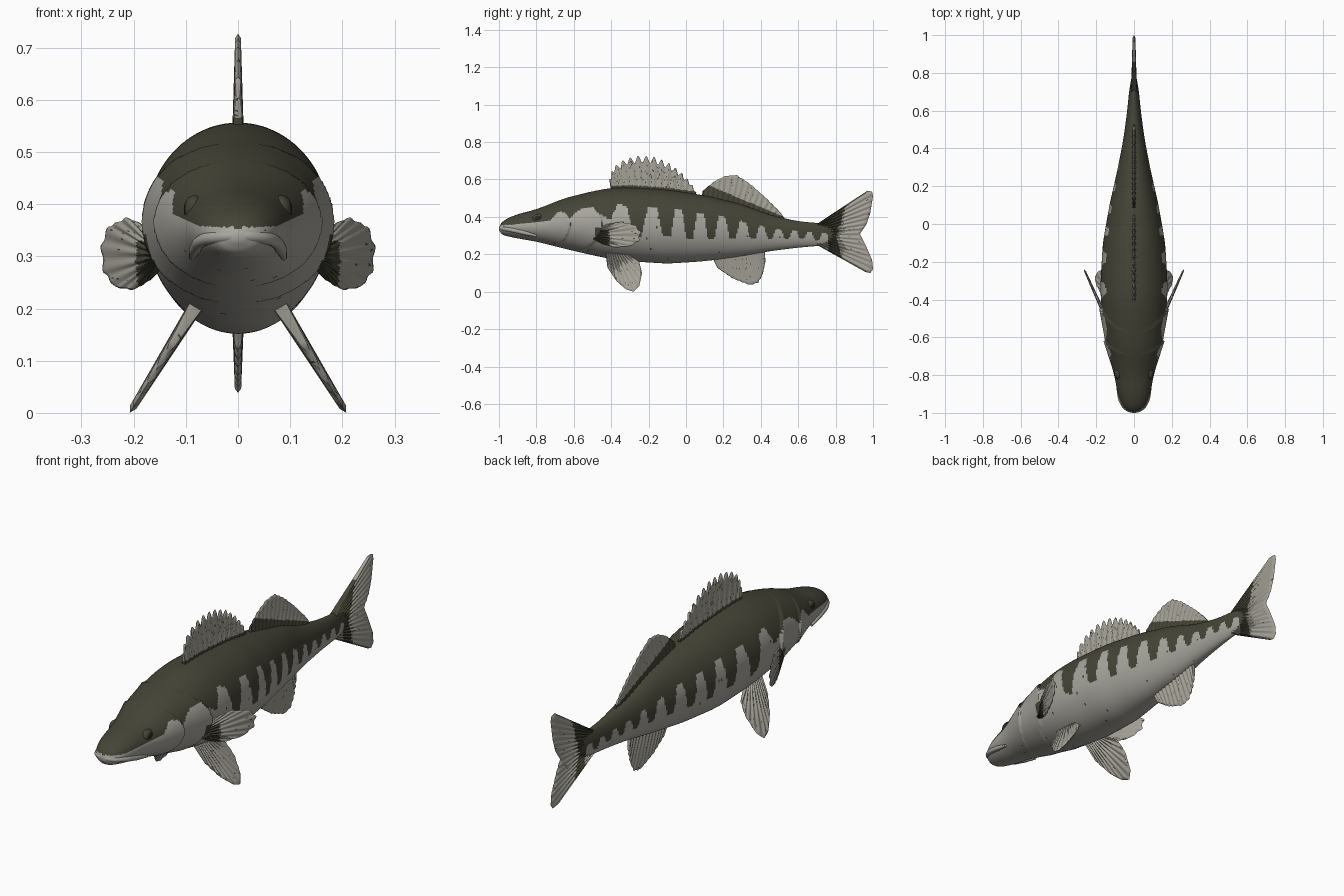
import bpy, bmesh, math, random
from mathutils import Vector

random.seed(4)
if "Cube" in bpy.data.objects:
    bpy.data.objects.remove(bpy.data.objects["Cube"], do_unlink=True)


def material(name, color):
    mat = bpy.data.materials.new(name)
    mat.use_nodes = True
    mat.diffuse_color = (*color, 1)
    mat.node_tree.nodes["Principled BSDF"].inputs["Base Color"].default_value = (*color, 1)
    return mat


OLIVE = material("dark olive", (.06, .058, .038))
PALE = material("pale grey", (.39, .38, .34))
FIN = material("fin grey", (.37, .355, .305))
BLACK = material("near black", (.02, .02, .016))


def lerp_table(table, t):
    """Linear lookup in rows of (position, value, ...); gives a list of values."""
    if t <= table[0][0]:
        return list(table[0][1:])
    for a, b in zip(table, table[1:]):
        if t <= b[0]:
            f = (t - a[0]) / (b[0] - a[0])
            return [p + (q - p) * f for p, q in zip(a[1:], b[1:])]
    return list(table[-1][1:])


def along(points, t):
    """Point at fraction t of a polyline's length."""
    pts = [Vector(p) for p in points]
    rows, total = [(0, *pts[0])], 0
    for a, b in zip(pts, pts[1:]):
        total += (b - a).length
        rows.append((total, *b))
    return Vector(lerp_table(rows, t * total))


def finish(bm, name, mats, rule):
    """Turn a bmesh into a smooth object coloured face by face."""
    bmesh.ops.remove_doubles(bm, verts=bm.verts, dist=1e-5)
    bmesh.ops.recalc_face_normals(bm, faces=bm.faces)
    for f in bm.faces:
        f.smooth = True
        f.material_index = rule(f.calc_center_median())
    mesh = bpy.data.meshes.new(name)
    for m in mats:
        mesh.materials.append(m)
    bm.to_mesh(mesh)
    bm.free()
    mesh.set_sharp_from_angle(angle=math.radians(50))
    obj = bpy.data.objects.new(name, mesh)
    bpy.context.collection.objects.link(obj)
    return obj


# Body: y, top, bottom, half width
BODY = [
    (-1, .345, .33, .01), (-.985, .372, .305, .045), (-.95, .396, .295, .07),
    (-.9, .415, .285, .086), (-.8, .44, .268, .104), (-.65, .5, .23, .148),
    (-.5, .537, .195, .17), (-.4, .555, .175, .176), (-.3, .557, .163, .177),
    (-.1, .545, .15, .165), (.1, .515, .163, .13), (.3, .467, .19, .085),
    (.45, .41, .217, .056), (.6, .376, .236, .036), (.72, .366, .246, .024),
    (.82, .36, .25, .004)]


def section(y):
    """Top, bottom and half width, smoothed along the body."""
    reach = min(.04, (y + 1) * .5)
    samples = [lerp_table(BODY, y + reach * k / 2) for k in range(-2, 3)]
    return [sum(values) / 5 for values in zip(*samples)]


def gill_swell(y, z):
    """Raised rear rims of the cheek plate and the gill cover."""
    swell = 0
    for rim, height, fade in ((-.45, .012, .07), (-.62, .009, .05)):
        gap = rim - 5 * (z - .36) ** 2 - y
        if gap > 0:
            swell += height * math.exp(-gap / fade)
    return swell


# Head colour border, then the flank bars
HEAD = [(-1, .355), (-.9, .36), (-.8, .37), (-.72, .385), (-.69, .425), (-.65, .425),
        (-.62, .39), (-.59, .425), (-.55, .45), (-.5, .455), (-.47, .42), (-.43, .40)]
BARS = [-.43, -.26, -.1, .02, .135, .25, .36, .45, .54, .62, .7, .78]
BAR_PHASE = [(y, i) for i, y in enumerate(BARS)]
LIGHT_TOP = [(-.43, .47), (-.1, .45), (.2, .40), (.45, .34), (.7, .315)]
BAR_END = [(-.43, .40), (-.26, .30), (.1, .28), (.35, .285), (.6, .285), (.76, .27)]


def border(y):
    """Height above which the colour is dark."""
    if y < BARS[0]:
        return lerp_table(HEAD, y)[0]
    if y > .76:
        return 0
    wave = math.cos(math.tau * lerp_table(BAR_PHASE, y)[0])
    blend = max(0, min(1, .5 + wave * .8))
    return lerp_table(LIGHT_TOP, y)[0] * (1 - blend) + lerp_table(BAR_END, y)[0] * blend


def body_color(c):
    if c.z > border(c.y) or random.random() < .0025:
        return 0
    armpit = abs(c.y + .45) < .035 and abs(c.z - .32) < .025
    return 0 if armpit else 1


RINGS, SIDES = 270, 96
bm = bmesh.new()
rings = []
for i in range(RINGS + 1):
    t = i / RINGS
    y = -1 + 1.82 * (t - .12 * math.sin(math.pi * t) * (1 - t))
    top, bottom, half = section(y)
    ring = []
    for k in range(SIDES):
        a = math.tau * k / SIDES
        x, up = math.cos(a), math.sin(a)
        z = (top + bottom) / 2 + up * (top - bottom) / 2
        grow = gill_swell(y, z) * abs(x)
        ring.append(bm.verts.new((x * (half + grow), y, z + up * grow * .3)))
    rings.append(ring)
for a, b in zip(rings, rings[1:]):
    for k in range(SIDES):
        n = (k + 1) % SIDES
        bm.faces.new((a[k], a[n], b[n], b[k]))
bm.faces.new(rings[0])
bm.faces.new(rings[-1])
finish(bm, "body", [OLIVE, PALE], body_color)


def fin(name, base, edge, rays, thick, place, normal, rule, notch=0):
    """Two-sided fin fanned from a base line to an edge line, with ray ridges."""
    cols, rows = rays * 8, 24
    bm = bmesh.new()
    for side in (-1, 1):
        grid = []
        for i in range(cols + 1):
            u = i / cols
            foot, tip = along(base, u), along(edge, u)
            ridge = math.cos(math.tau * rays * u)
            reach = 1 - notch * (.5 - .5 * ridge)
            line = []
            for j in range(rows + 1):
                v = j / rows
                p = foot.lerp(tip, v * reach)
                rim = i in (0, cols) or j == rows
                off = 0 if rim else thick * (1 - .55 * v) * (1 + .3 * ridge)
                line.append(bm.verts.new(Vector(place(*p)) + Vector(normal) * off * side))
            grid.append(line)
        for a, b in zip(grid, grid[1:]):
            for j in range(rows):
                bm.faces.new((a[j], b[j], b[j + 1], a[j + 1]))
    finish(bm, name, [OLIVE, FIN], rule)


def flecked(c):
    return 0 if random.random() < .012 else 1


def upright(y, z):
    return (0, y, z)


# Fins on the midline
fin("spiny_dorsal_fin", [(-.4, .53), (.05, .49)],
    [(-.41, .6), (-.39, .665), (-.33, .71), (-.26, .727), (-.18, .725), (-.1, .695),
     (-.03, .645), (.03, .58), (.055, .53)],
    14, .009, upright, (1, 0, 0),
    lambda c: 0 if c.z < section(c.y)[0] + .012 or random.random() < .06 else 1, .17)
fin("soft_dorsal_fin", [(.08, .49), (.5, .38)],
    [(.09, .54), (.15, .59), (.21, .62), (.27, .625), (.34, .58), (.42, .51), (.5, .43), (.53, .39)],
    16, .009, upright, (1, 0, 0),
    lambda c: 0 if c.z < .62 - .42 * c.y else flecked(c), .02)
fin("anal_fin", [(.13, .2), (.42, .24)],
    [(.17, .125), (.25, .07), (.34, .035), (.385, .045), (.41, .09), (.425, .16)],
    12, .01, upright, (1, 0, 0), flecked, .02)
fin("tail_fin", [(.7, .362), (.7, .25)],
    [(.97, .54), (.995, .535), (1, .51), (.985, .42), (.965, .36), (.93, .31), (.96, .25),
     (.995, .17), (1, .12), (.985, .1), (.96, .105)],
    16, .012, upright, (1, 0, 0),
    lambda c: 0 if c.y < .8 + .32 * abs(c.z - .29) and c.z > border(c.y) else flecked(c))

# Paired fins and eyes
for side, label in ((1, "left"), (-1, "right")):
    fin(label + "_pelvic_fin", [(-.43, .205), (-.32, .2)],
        [(-.42, .13), (-.37, .055), (-.32, .012), (-.28, 0), (-.25, .03), (-.235, .1), (-.25, .16)],
        10, .011, lambda y, z: (side * (.09 + (.19 - z) * .62), y, z),
        (side * .85, 0, .53), flecked)
    fin(label + "_pectoral_fin", [(-.5, .32), (-.49, .28)],
        [(-.43, .36), (-.35, .375), (-.27, .357), (-.24, .32), (-.25, .27), (-.3, .24),
         (-.38, .235), (-.45, .255)],
        11, .008, lambda y, z: (side * (.165 + (y + .46) * .45), y, z),
        (side * .91, -.41, 0),
        lambda c: 0 if c.y < -.41 and c.z < .33 else flecked(c), .03)

    bm = bmesh.new()
    bmesh.ops.create_uvsphere(bm, u_segments=32, v_segments=16, radius=1)
    eye = finish(bm, label + "_eye", [OLIVE, BLACK], lambda c: 1 if side * c.x > .8 else 0)
    eye.scale = (.021, .032, .027)
    eye.location = (side * .083, -.79, .39)

# Upper lip
curve = bpy.data.curves.new("upper_lip", "CURVE")
curve.dimensions = "3D"
curve.bevel_depth = .012
curve.bevel_resolution = 4
curve.use_fill_caps = True
half_lip = [(.088, -.8, .298), (.081, -.87, .316), (.064, -.945, .332), (.036, -.978, .337)]
path = half_lip + [(0, -.988, .339)] + [(-x, y, z) for x, y, z in reversed(half_lip)]
spline = curve.splines.new("BEZIER")
spline.bezier_points.add(len(path) - 1)
for point, co in zip(spline.bezier_points, path):
    point.co = co
    point.handle_left_type = point.handle_right_type = "AUTO"
    point.radius = .5 if co[1] > -.81 else 1
curve.materials.append(PALE)
lip = bpy.data.objects.new("upper_lip", curve)
bpy.context.collection.objects.link(lip)
